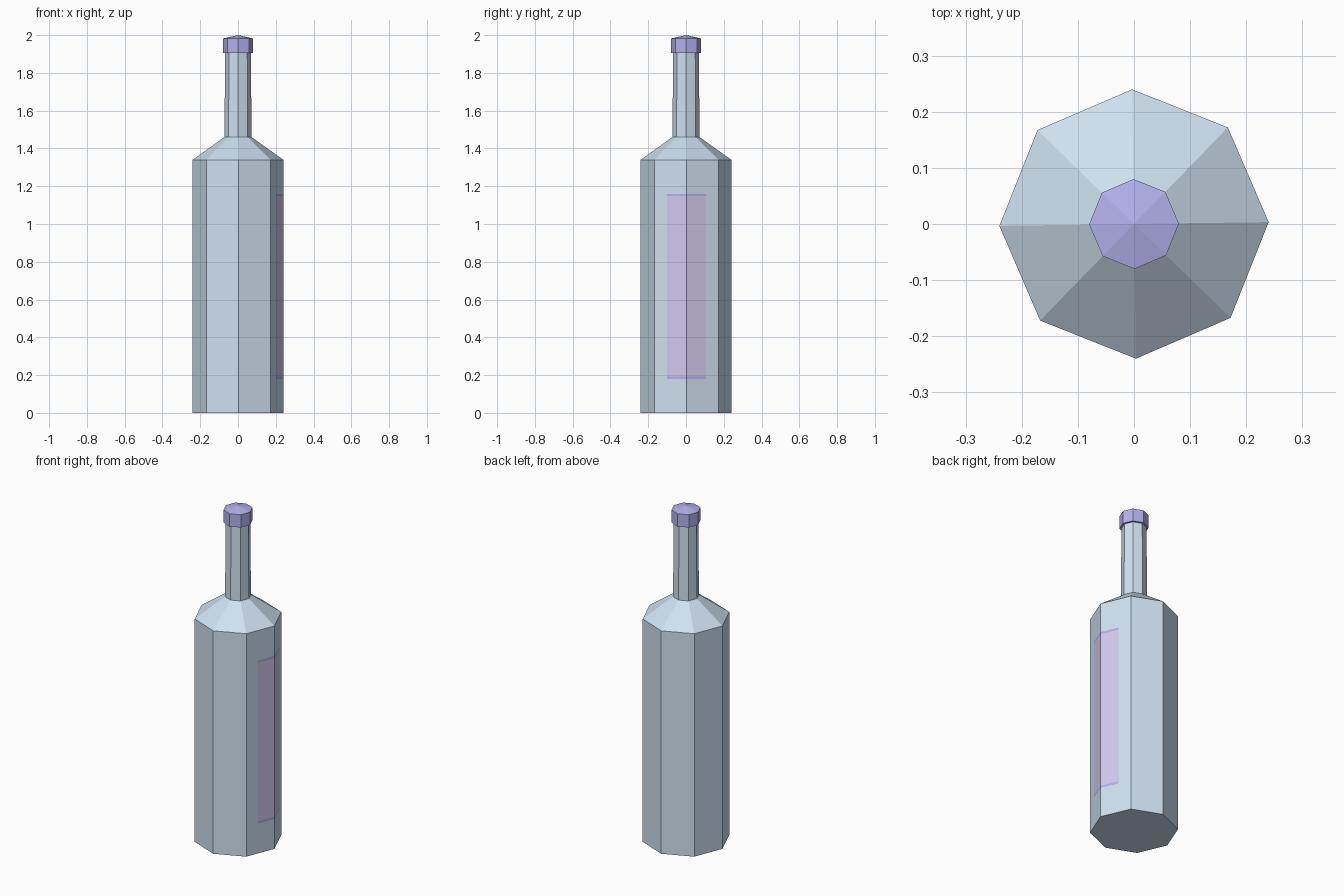
import bpy, bmesh
from math import cos, sin, pi, radians

if "Cube" in bpy.data.objects:
    bpy.data.objects.remove(bpy.data.objects["Cube"])

SIDES = 8
TURN = radians(0.8)


def material(name, rgb):
    m = bpy.data.materials.new(name)
    m.diffuse_color = (*rgb, 1)
    m.use_nodes = True
    m.node_tree.nodes["Principled BSDF"].inputs["Base Color"].default_value = m.diffuse_color
    return m


def add_object(name, bm, mat):
    bmesh.ops.recalc_face_normals(bm, faces=bm.faces)
    me = bpy.data.meshes.new(name)
    bm.to_mesh(me)
    bm.free()
    me.materials.append(mat)
    ob = bpy.data.objects.new(name, me)
    bpy.context.collection.objects.link(ob)
    return ob


def corner(r, i):
    a = TURN + 2 * pi * i / SIDES
    return r * cos(a), r * sin(a)


def lathe(name, profile, mat, apex=None):
    """Stack octagonal rings (radius, z), closing both ends."""
    bm = bmesh.new()
    rings = [[bm.verts.new((*corner(r, i), z)) for i in range(SIDES)] for r, z in profile]
    for low, high in zip(rings, rings[1:]):
        for i in range(SIDES):
            j = (i + 1) % SIDES
            bm.faces.new((low[i], low[j], high[j], high[i]))
    bm.faces.new(rings[0][::-1])
    if apex is None:
        bm.faces.new(rings[-1])
    else:
        tip = bm.verts.new((0, 0, apex))
        for i in range(SIDES):
            bm.faces.new((rings[-1][i], rings[-1][(i + 1) % SIDES], tip))
    return add_object(name, bm, mat)


def wrap(name, z0, z1, mat, r=0.2415, part=0.6):
    """Thin sheet folded around the +x corner of the body."""
    c = corner(r, 0)
    ends = [[c[k] + part * (corner(r, s)[k] - c[k]) for k in (0, 1)] for s in (-1, 1)]
    path = [ends[0], c, ends[1]]
    bm = bmesh.new()
    low = [bm.verts.new((*p, z0)) for p in path]
    high = [bm.verts.new((*p, z1)) for p in path]
    for i in range(2):
        bm.faces.new((low[i], low[i + 1], high[i + 1], high[i]))
    return add_object(name, bm, mat)


glass = material("glass_blue", (0.62, 0.75, 0.87))
violet = material("cap_violet", (0.45, 0.44, 0.85))
lilac = material("label_lilac", (0.65, 0.59, 0.86))

# Bottle body with shoulder and neck
lathe("bottle", [(0.24, 0), (0.24, 1.34), (0.072, 1.46), (0.068, 1.91)], glass)

# Cap with a shallow pointed top
lathe("cap", [(0.08, 1.905), (0.08, 1.982)], violet, apex=2.0)

# Label with a coloured strip along each end
wrap("label", 0.193, 1.147, lilac)
wrap("label_bottom_strip", 0.18, 0.193, violet)
wrap("label_top_strip", 1.147, 1.16, violet)
